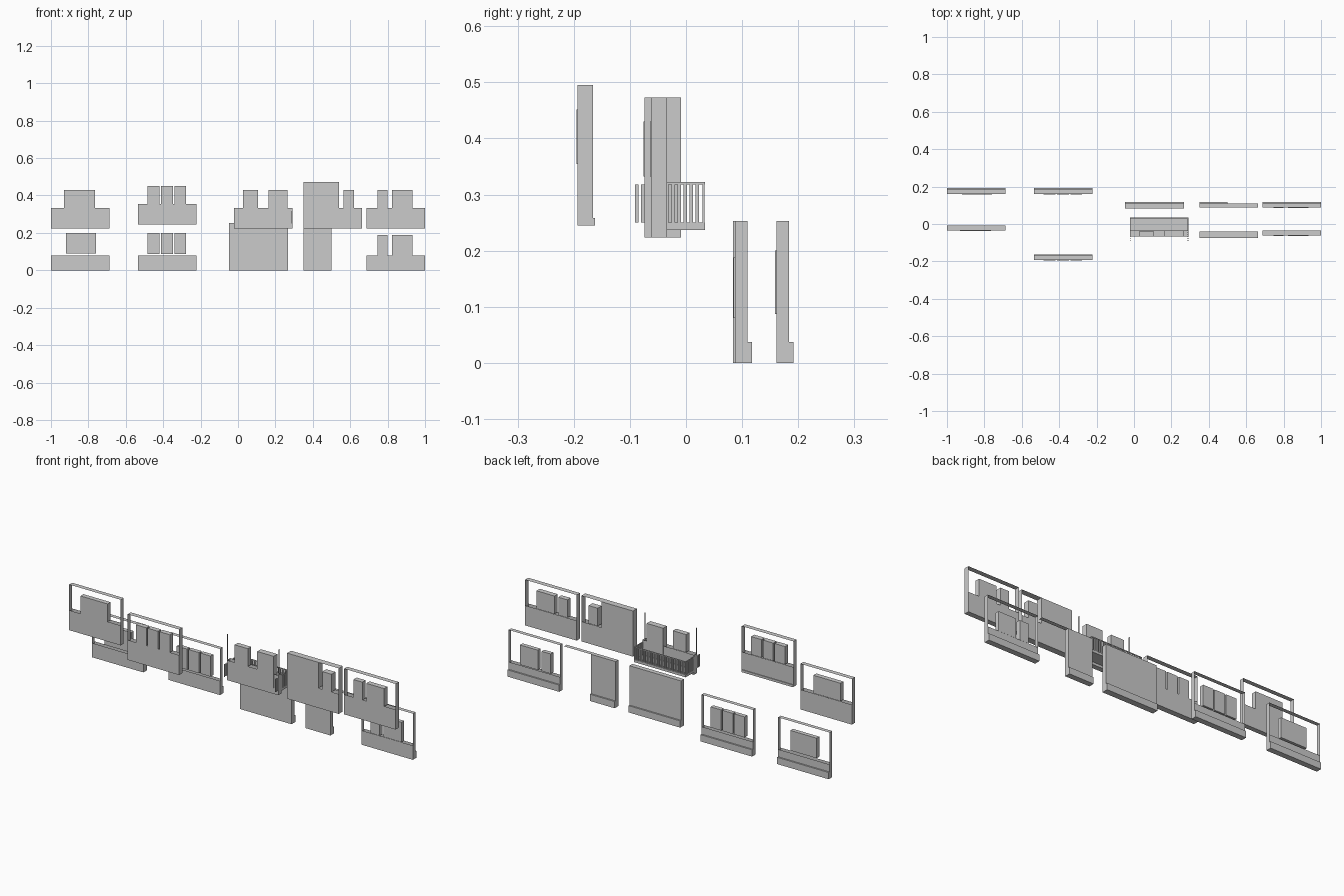
import bpy, bmesh

if "Cube" in bpy.data.objects:
    bpy.data.objects.remove(bpy.data.objects["Cube"])


def finish(bm, name):
    me = bpy.data.meshes.new(name)
    bm.to_mesh(me)
    bm.free()
    ob = bpy.data.objects.new(name, me)
    bpy.context.collection.objects.link(ob)
    return ob


def add_box(bm, x0, x1, y0, y1, z0, z1, skip=""):
    """Box between two corners; skip leaves sides open (l r f b d t)."""
    v = [bm.verts.new((x, y, z)) for x in (x0, x1) for y in (y0, y1) for z in (z0, z1)]
    sides = dict(l=(0, 1, 3, 2), r=(4, 6, 7, 5), f=(0, 4, 5, 1),
                 b=(2, 3, 7, 6), d=(0, 2, 6, 4), t=(1, 5, 7, 3))
    for key, idx in sides.items():
        if key not in skip:
            bm.faces.new([v[i] for i in idx])
    loose = [p for p in v if not p.link_faces]
    for p in loose:
        bm.verts.remove(p)


def wall(name, x0, x1, y0, y1, z0, z_sill, z_top):
    """Solid lower wall with an open rim of end and top strips above it."""
    bm = bmesh.new()
    add_box(bm, x0, x1, y0, y1, z0, z_sill, skip="t")
    add_box(bm, x0, x1, y0, y1, z_sill, z_top, skip="fbd")
    finish(bm, name)


def solid(name, *dims):
    bm = bmesh.new()
    add_box(bm, *dims)
    finish(bm, name)


def windows(name, spans, y0, y1, z0, z1):
    bm = bmesh.new()
    for a, b in spans:
        add_box(bm, a, b, y0 - 0.002, y1 - 0.002, z0, z1)
    finish(bm, name)


W = 0.313
single_low = [(-0.92, -0.76)]
single_up = [(-0.93, -0.765)]
triple = [(-0.483 + i * 0.0715, -0.42 + i * 0.0715) for i in range(3)]
pair = [(0.745, 0.80), (0.823, 0.932)]

# ground floor window panels: name, x, y back, y front, windows, sill, head
for name, x, y0, y1, spans, sill, head in (
        ("single", -1.0, 0.161, 0.184, single_low, 0.09, 0.20),
        ("triple", -0.535, 0.161, 0.184, triple, 0.087, 0.20),
        ("pair", 1.0 - W, 0.087, 0.110, pair, 0.08, 0.188)):
    wall("ground_wall_" + name, x, x + W, y0, y1, 0, 0.078, 0.253)
    solid("ground_plinth_" + name, x, x + W, y1, y1 + 0.008, 0, 0.037)
    windows("ground_windows_" + name, spans, y0, y1, sill, head)

# upper floor window panels
for name, x, y0, y1, spans, z in (
        ("single", -1.0, -0.035, -0.009, single_up, 0.223),
        ("triple", -0.535, -0.193, -0.166, triple, 0.245),
        ("pair", 1.0 - W, -0.062, -0.034, pair, 0.223)):
    wall("upper_wall_" + name, x, x + W, y0, y1, z, z + 0.109, z + 0.25)
    windows("upper_windows_" + name, spans, y0, y1, z + 0.109, z + 0.207)
solid("upper_ledge", -0.535, -0.535 + W, -0.166, -0.162, 0.245, 0.258)

# blank ground floor wall
solid("blank_wall", -0.047, 0.266, 0.084, 0.110, 0, 0.253)
solid("blank_wall_plinth", -0.047, 0.266, 0.110, 0.118, 0, 0.037)

# ground floor wall with an open doorway: solid pier and a thin head strip
solid("doorway_pier", 0.35, 0.50, 0.087, 0.110, 0, 0.253)
solid("doorway_plinth", 0.35, 0.50, 0.110, 0.118, 0, 0.037)
bm = bmesh.new()
add_box(bm, 0.50, 0.663, 0.087, 0.110, 0.25, 0.253, skip="lrfbd")
finish(bm, "doorway_head")

# upper wall, half blank with a small window
wall("half_wall", 0.35, 0.663, -0.074, -0.040, 0.223, 0.332, 0.473)
bm = bmesh.new()
add_box(bm, 0.35, 0.54, -0.074, -0.040, 0.332, 0.473, skip="ldt")
finish(bm, "half_wall_blank_part")
windows("half_wall_window", [(0.565, 0.62)], -0.074, -0.040, 0.332, 0.43)

# balcony wall with thin end strips, window and door
BX0, BX1 = -0.022, 0.291
bm = bmesh.new()
add_box(bm, BX0, BX1, -0.066, -0.038, 0.223, 0.332, skip="t")
add_box(bm, BX0, BX1, -0.066, -0.056, 0.332, 0.473, skip="fbdt")
finish(bm, "balcony_wall")
windows("balcony_window", [(0.027, 0.108)], -0.066, -0.038, 0.332, 0.43)
solid("balcony_door", 0.164, 0.264, -0.068, -0.036, 0.255, 0.43)

# balcony floor and top rails
solid("balcony_floor", BX0, BX1, -0.038, 0.034, 0.237, 0.25)
bm = bmesh.new()
add_box(bm, BX0, BX1, 0.029, 0.034, 0.318, 0.322)
for x in (BX0, BX1 - 0.004):
    add_box(bm, x, x + 0.004, -0.038, 0.029, 0.318, 0.322)
finish(bm, "balcony_rail")

# balusters along the front and both ends
bm = bmesh.new()
n = 30
for i in range(n):
    x = BX0 + (BX1 - BX0 - 0.005) * i / (n - 1)
    add_box(bm, x, x + 0.005, 0.029, 0.033, 0.25, 0.318)
for x in (BX0, BX1 - 0.004):
    for i in range(1, 12):
        y = 0.028 - i * 0.0108
        add_box(bm, x, x + 0.004, y, y + 0.006, 0.25, 0.318)
finish(bm, "balcony_balusters")
